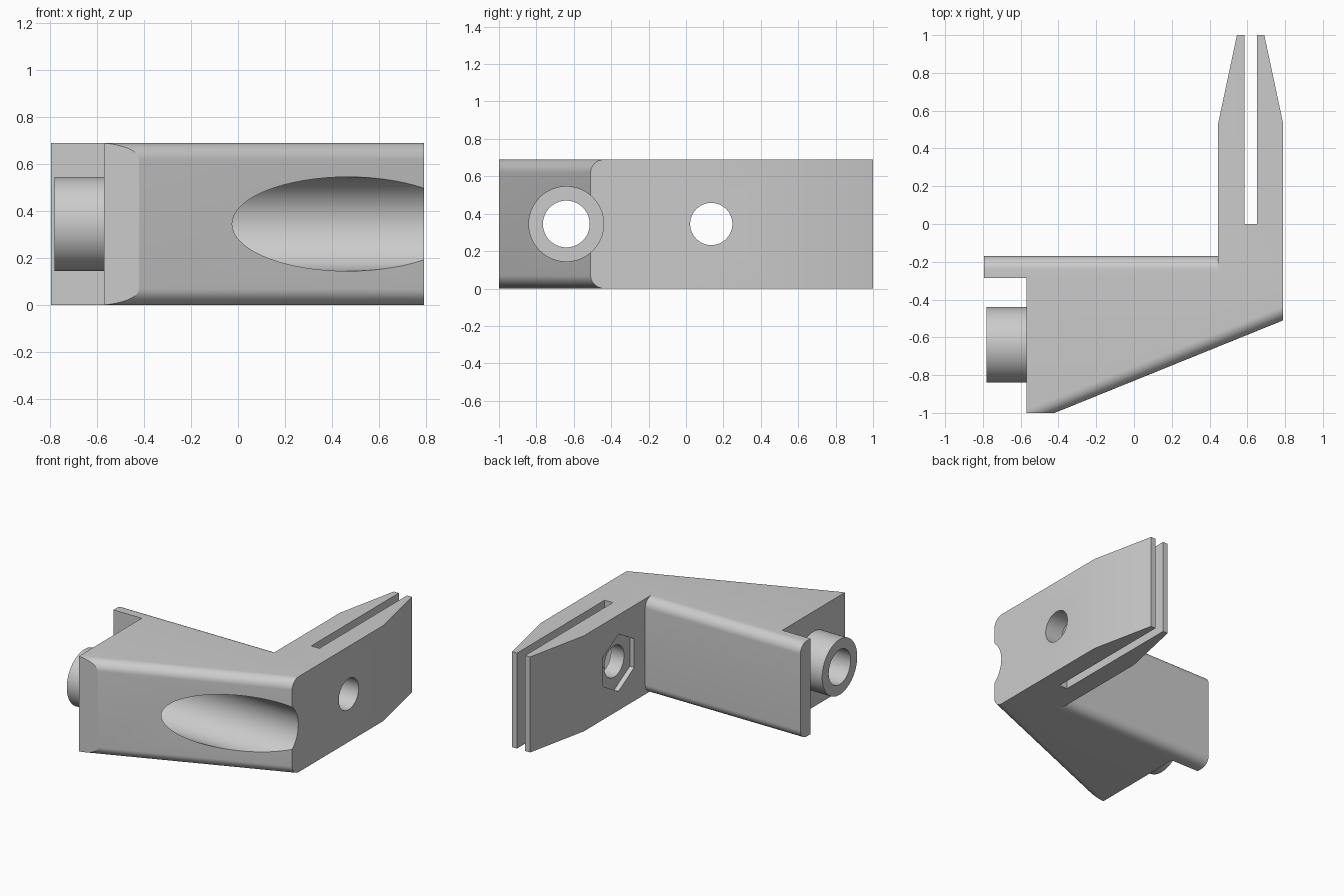
import bpy, bmesh, math
from mathutils import Matrix, Vector

if "Cube" in bpy.data.objects:
    bpy.data.objects.remove(bpy.data.objects["Cube"])

H = 0.69          # bracket height
MID = H / 2
R = 0.07          # edge rounding

grey = bpy.data.materials.new("light_grey")
grey.diffuse_color = (0.6, 0.6, 0.6, 1)
grey.use_nodes = True
grey.node_tree.nodes["Principled BSDF"].inputs["Base Color"].default_value = grey.diffuse_color


def new_object(name, bm):
    bmesh.ops.recalc_face_normals(bm, faces=bm.faces)
    mesh = bpy.data.meshes.new(name)
    bm.to_mesh(mesh)
    bm.free()
    mesh.materials.append(grey)
    ob = bpy.data.objects.new(name, mesh)
    bpy.context.collection.objects.link(ob)
    return ob


def prism(name, pts, vec, matrix=Matrix()):
    """Extrude a closed outline along vec."""
    bm = bmesh.new()
    face = bm.faces.new([bm.verts.new(p) for p in pts])
    out = bmesh.ops.extrude_face_region(bm, geom=[face])
    bmesh.ops.translate(bm, vec=vec, verts=[v for v in out["geom"] if isinstance(v, bmesh.types.BMVert)])
    bm.transform(matrix)
    return new_object(name, bm)


def plan(name, pts, z0=0.0, z1=H):
    return prism(name, [(x, y, z0) for x, y in pts], (0, 0, z1 - z0))


def rod(name, x0, x1, y, r, n=64):
    """Cylinder along x; n = 6 gives a hexagon with a point on top."""
    pts = [(x0, y + r * math.sin(2 * math.pi * i / n), MID + r * math.cos(2 * math.pi * i / n)) for i in range(n)]
    return prism(name, pts, (x1 - x0, 0, 0))


def rounded_slab(name, origin, angle):
    """Long slab whose face through origin has rounded top and bottom edges."""
    pts = [(-3, 3, 0), (-3, 3, H)]
    for zc, a0 in ((H - R, 90), (R, 180)):
        for i in range(13):
            a = math.radians(a0 + i * 7.5)
            pts.append((-3, R + R * math.cos(a), zc + R * math.sin(a)))
    return prism(name, pts, (6, 0, 0), Matrix.Translation(origin) @ Matrix.Rotation(angle, 4, 'Z'))


def combine(target, tool, op):
    mod = target.modifiers.new(op.lower(), 'BOOLEAN')
    mod.object, mod.operation, mod.solver = tool, op, 'EXACT'
    bpy.context.view_layer.objects.active = target
    bpy.ops.object.modifier_apply(modifier=mod.name)
    bpy.data.objects.remove(tool)


# wedge-shaped body with thin rear flange
body = plan("bracket", [(-0.795, -0.17), (0.79, -0.17), (0.79, -0.51), (-0.42, -1),
                        (-0.57, -1), (-0.57, -0.285), (-0.795, -0.285)])
slant = math.atan2(0.49, 1.21)
combine(body, rounded_slab("slant_rounding", Vector((-0.42, -1, 0)), slant), 'INTERSECT')
combine(body, rounded_slab("rear_rounding", Vector((0, -0.17, 0)), math.pi), 'INTERSECT')

# tapered arm
arm = plan("arm", [(0.445, -0.26), (0.79, -0.26), (0.79, 0.53), (0.69, 1), (0.545, 1), (0.445, 0.53)])
combine(body, arm, 'UNION')

# slot splitting the arm into two fingers
slot = plan("slot", [(0.585, 0), (0.65, 0), (0.65, 1.2), (0.585, 1.2)], -0.1, H + 0.1)
combine(body, slot, 'DIFFERENCE')

# round boss on the end
combine(body, rod("boss", -0.78, -0.5, -0.64, 0.2), 'UNION')

# bore, wide counterbore, arm bolt hole and hexagonal nut pocket
for cut in (rod("bore", -1, 1, -0.64, 0.125),
            rod("counterbore", -0.37, 1, -0.64, 0.2),
            rod("bolt_hole", 0.3, 1, 0.135, 0.113, 48),
            rod("nut_pocket", 0.3, 0.48, 0.135, 0.207, 6)):
    combine(body, cut, 'DIFFERENCE')

bpy.ops.object.select_all(action='DESELECT')
body.select_set(True)
bpy.context.view_layer.objects.active = body
bpy.ops.object.shade_smooth_by_angle(angle=math.radians(20))
